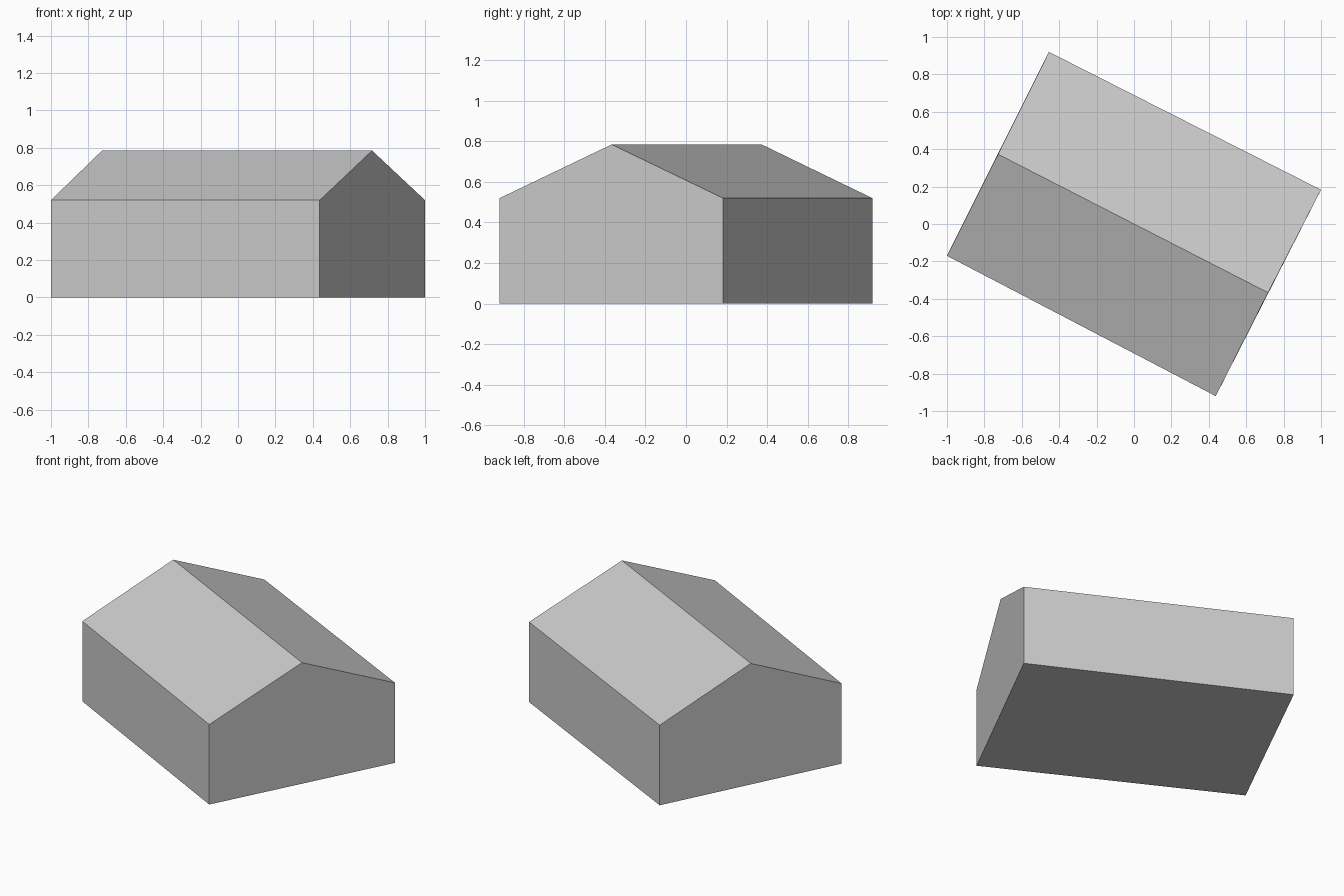
import bpy
import bmesh

cube = bpy.data.objects.get("Cube")
if cube:
    bpy.data.objects.remove(cube, do_unlink=True)

# Plain grey material
grey = bpy.data.materials.new("light grey")
grey.use_nodes = True
colour = (0.6, 0.6, 0.6, 1)
grey.diffuse_color = colour
bsdf = grey.node_tree.nodes["Principled BSDF"]
bsdf.inputs["Base Color"].default_value = colour
bsdf.inputs["Roughness"].default_value = 0.8

EAVE, RIDGE = 0.52, 0.785


def gable(bm, front, peak, back):
    """Five-sided end wall above a front corner, a ridge point and a back corner."""
    points = [(*front, 0), (*front, EAVE), (*peak, RIDGE), (*back, EAVE), (*back, 0)]
    return [bm.verts.new(p) for p in points]


# Gabled building, set diagonally: two end walls joined by walls, roof and floor
bm = bmesh.new()
right_end = gable(bm, (-1, -0.17), (-0.727, 0.373), (-0.455, 0.92))
left_end = gable(bm, (0.437, -0.92), (0.717, -0.367), (1, 0.183))
bm.faces.new(right_end)
bm.faces.new(left_end)
for i in range(5):
    j = (i + 1) % 5
    bm.faces.new((right_end[i], right_end[j], left_end[j], left_end[i]))
bmesh.ops.recalc_face_normals(bm, faces=bm.faces)

mesh = bpy.data.meshes.new("gabled_building")
bm.to_mesh(mesh)
bm.free()
mesh.materials.append(grey)
building = bpy.data.objects.new("gabled_building", mesh)
bpy.context.collection.objects.link(building)
